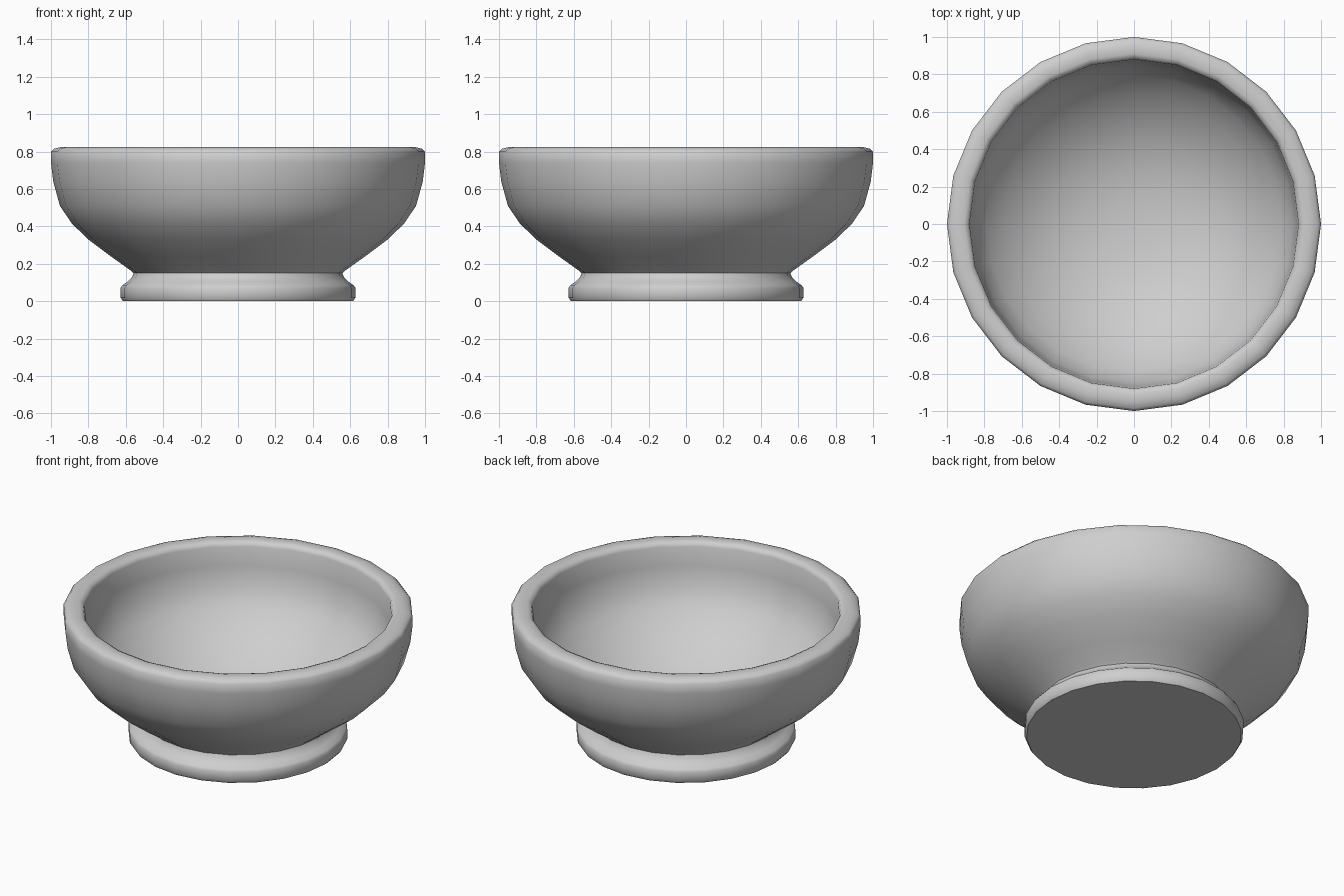
import bpy, bmesh, math

if "Cube" in bpy.data.objects:
    bpy.data.objects.remove(bpy.data.objects["Cube"])

SIDES = 24

clay = bpy.data.materials.new("plain_grey")
clay.diffuse_color = (0.62, 0.62, 0.62, 1)
clay.use_nodes = True
clay.node_tree.nodes["Principled BSDF"].inputs["Base Color"].default_value = clay.diffuse_color


def lathe(name, profile):
    """Spin an (r, z) profile around z; a point at r = 0 closes the centre."""
    bm = bmesh.new()
    rings = []
    for r, z in profile:
        if r == 0:
            rings.append([bm.verts.new((0, 0, z))] * SIDES)
        else:
            rings.append([bm.verts.new((r * math.cos(math.tau * i / SIDES),
                                        r * math.sin(math.tau * i / SIDES), z))
                          for i in range(SIDES)])
    for low, high in zip(rings, rings[1:]):
        for i in range(SIDES):
            j = (i + 1) % SIDES
            corners = [low[i], low[j], high[j], high[i]]
            bm.faces.new(list(dict.fromkeys(corners)))
    mesh = bpy.data.meshes.new(name)
    bm.to_mesh(mesh)
    bm.free()
    mesh.materials.append(clay)
    obj = bpy.data.objects.new(name, mesh)
    bpy.context.collection.objects.link(obj)
    bpy.ops.object.select_all(action='DESELECT')
    obj.select_set(True)
    bpy.context.view_layer.objects.active = obj
    bpy.ops.object.shade_smooth_by_angle(angle=math.radians(48))
    return obj


# Foot: flat base, bevelled band, hollow taper up to the neck
lathe("foot", [(0, 0), (0.615, 0), (0.627, 0.018), (0.627, 0.072),
               (0.618, 0.086), (0.59, 0.105), (0.567, 0.127), (0.558, 0.15)])

# Bowl: outer wall, rounded rim, steep inner wall and deep round floor
lathe("bowl", [(0.558, 0.15), (0.575, 0.165), (0.68, 0.24), (0.80, 0.33),
               (0.888, 0.415), (0.952, 0.51), (0.988, 0.64), (1.0, 0.74),
               (1.0, 0.80), (0.985, 0.815), (0.95, 0.824), (0.91, 0.824),
               (0.889, 0.815), (0.88, 0.795), (0.872, 0.68), (0.85, 0.55),
               (0.79, 0.455), (0.70, 0.36), (0.58, 0.265), (0.44, 0.19),
               (0.28, 0.14), (0.13, 0.12), (0, 0.115)])
